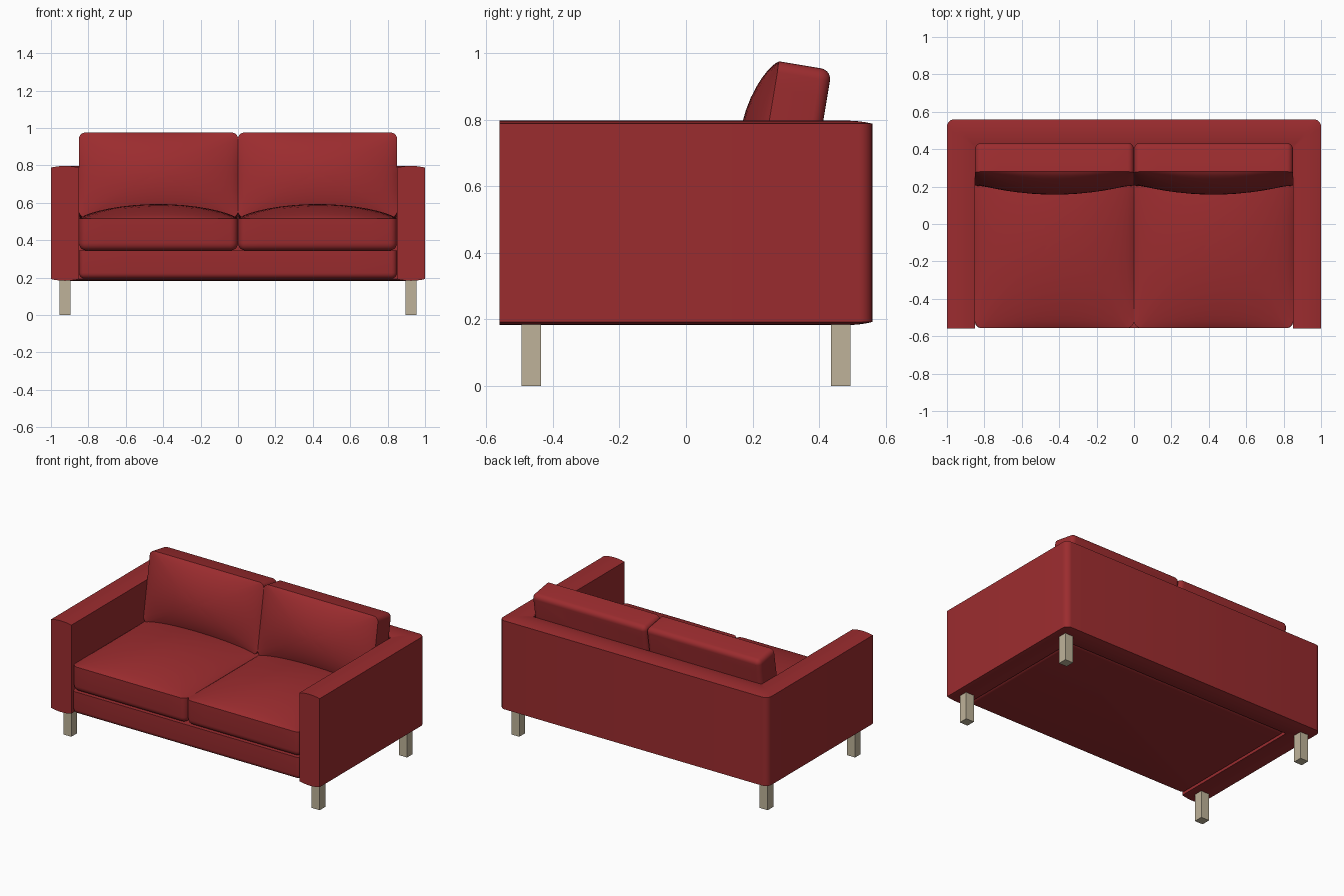
import bpy, bmesh, math
from mathutils import Matrix

if "Cube" in bpy.data.objects:
    bpy.data.objects.remove(bpy.data.objects["Cube"])


def material(name, rgb):
    m = bpy.data.materials.new(name)
    m.diffuse_color = (*rgb, 1)
    m.use_nodes = True
    m.node_tree.nodes["Principled BSDF"].inputs["Base Color"].default_value = m.diffuse_color
    return m


RED = material("red_fabric", (0.33, 0.025, 0.028))
WOOD = material("pale_wood", (0.52, 0.45, 0.32))


def finish(bm, name, mat, smooth=True):
    bmesh.ops.remove_doubles(bm, verts=bm.verts, dist=1e-5)
    bmesh.ops.recalc_face_normals(bm, faces=bm.faces)
    me = bpy.data.meshes.new(name)
    bm.to_mesh(me)
    bm.free()
    me.materials.append(mat)
    ob = bpy.data.objects.new(name, me)
    bpy.context.collection.objects.link(ob)
    if smooth:
        bpy.ops.object.select_all(action='DESELECT')
        ob.select_set(True)
        bpy.context.view_layer.objects.active = ob
        bpy.ops.object.shade_smooth_by_angle(angle=math.radians(33))
    return ob


def bridge(bm, a, b):
    n = len(a)
    for i in range(n):
        bm.faces.new((a[i], a[(i + 1) % n], b[(i + 1) % n], b[i]))


def outline(w, d, r, arc=5, side=8):
    """Rounded rectangle centred on the origin, with subdivided straight sides."""
    pts = []
    for q, (sx, sy) in enumerate(((1, 1), (-1, 1), (-1, -1), (1, -1))):
        for i in range(arc + 1):
            t = math.pi / 2 * (q + i / arc)
            pts.append((sx * (w / 2 - r) + r * math.cos(t), sy * (d / 2 - r) + r * math.sin(t)))
        x, y = pts[-1]
        for i in range(1, side):
            f = i / side
            if q % 2 == 0:
                pts.append((x, y + (-2 * y) * f) if q == 0 and sx * x < -w else
                           (x, y * (1 - 2 * f)) if abs(abs(x) - w / 2) < 1e-6 else (x * (1 - 2 * f), y))
            else:
                pts.append((x, y * (1 - 2 * f)) if abs(abs(x) - w / 2) < 1e-6 else (x * (1 - 2 * f), y))
    return pts


def cushion(name, w, d, t, crown, r, matrix):
    """Rounded underside, straight border, crisp seam and a domed top."""
    bm = bmesh.new()
    loops = []
    for i in range(6):
        a = math.pi / 2 * i / 5
        s = 0.95 * r * (1 - math.sin(a))
        loops.append([bm.verts.new((x, y, r * (1 - math.cos(a))))
                      for x, y in outline(w - 2 * s, d - 2 * s, r - s)])
    bm.faces.new(loops[0])
    for k in (1, .97, .92, .85, .75, .62, .47, .3, .14):
        loop = []
        for x, y in outline(w, d, r):
            x, y = x * k, y * k
            h = max(0, (1 - (2 * x / w) ** 2) * (1 - (2 * y / d) ** 2)) ** 0.75
            loop.append(bm.verts.new((x, y, t + crown * h)))
        loops.append(loop)
    for a, b in zip(loops, loops[1:]):
        bridge(bm, a, b)
    top = bm.verts.new((0, 0, t + crown))
    last = loops[-1]
    for i in range(len(last)):
        bm.faces.new((last[i], last[(i + 1) % len(last)], top))
    bmesh.ops.transform(bm, matrix=matrix, verts=bm.verts)
    return finish(bm, name, RED)


# arms and back: one U-shaped wall with a softly crowned top and underside
R, T = 0.04, 0.15
half = [((1, -0.56), (1 - T, -0.56))]
for i in range(7):
    a = math.pi / 2 * i / 6
    half.append(((1 - R + R * math.cos(a), 0.56 - R + R * math.sin(a)), (1 - T, 0.56 - T)))
path = half + [((-o[0], o[1]), (-n[0], n[1])) for o, n in reversed(half)]
bm = bmesh.new()
rings = []
N = 8
for o, n in path:
    up, low = [], []
    for j in range(N + 1):
        u = j / N
        x, y = o[0] + (n[0] - o[0]) * u, o[1] + (n[1] - o[1]) * u
        c = 0.009 * 4 * u * (1 - u)
        up.append(bm.verts.new((x, y, 0.788 + c)))
        low.append(bm.verts.new((x, y, 0.192 - c)))
    rings.append(up + low[::-1])
for a, b in zip(rings, rings[1:]):
    bridge(bm, a, b)
bm.faces.new(rings[0])
bm.faces.new(rings[-1])
finish(bm, "arms_and_back", RED)

# base under the seat, with rounded lower edges
cushion("seat_base", 1.70, 0.965, 0.15, 0, 0.03, Matrix.Translation((0, -0.073, 0.195)))

# seat and back cushions
tilt = Matrix.Rotation(math.radians(80.5), 4, 'X')
for side, sx in (("left", -1), ("right", 1)):
    cushion(side + "_seat_cushion", 0.85, 0.967, 0.17, 0.078, 0.04,
            Matrix.Translation((sx * 0.425, -0.0735, 0.345)))
    cushion(side + "_back_cushion", 0.85, 0.46, 0.16, 0.08, 0.033,
            Matrix.Translation((sx * 0.425, 0.40, 0.722)) @ tilt)

# square legs
for sx, xn in ((-1, "left"), (1, "right")):
    for sy, yn in ((-1, "front"), (1, "back")):
        bm = bmesh.new()
        bmesh.ops.create_cube(bm, size=1, matrix=Matrix.Translation((sx * 0.925, sy * 0.465, 0.095))
                              @ Matrix.Diagonal((0.06, 0.06, 0.19, 1)))
        finish(bm, f"{yn}_{xn}_leg", WOOD, smooth=False)
